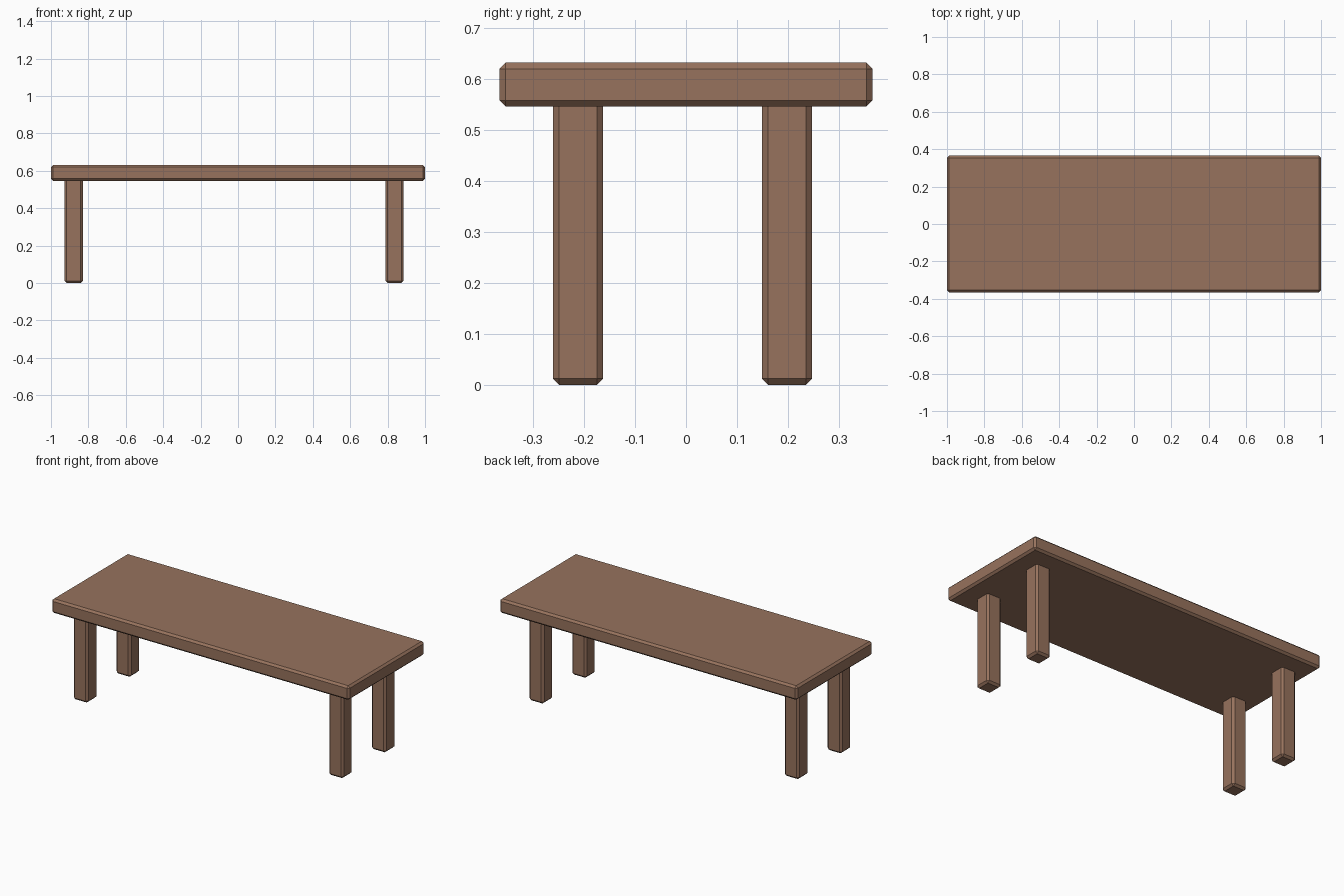
import bpy

if "Cube" in bpy.data.objects:
    bpy.data.objects.remove(bpy.data.objects["Cube"])

wood = bpy.data.materials.new("wood")
wood.diffuse_color = (0.31, 0.17, 0.11, 1)
wood.use_nodes = True
wood.node_tree.nodes["Principled BSDF"].inputs["Base Color"].default_value = wood.diffuse_color


def bevelled_box(name, lo, hi, bevel=0.012):
    """Box between two corners with a single flat chamfer on every edge."""
    centre = [(a + b) / 2 for a, b in zip(lo, hi)]
    bpy.ops.mesh.primitive_cube_add(size=1, location=centre)
    ob = bpy.context.object
    ob.name = name
    ob.scale = [b - a for a, b in zip(lo, hi)]
    bpy.ops.object.transform_apply(location=False, rotation=False, scale=True)
    mod = ob.modifiers.new("chamfer", 'BEVEL')
    mod.width = bevel
    mod.segments = 1
    ob.data.materials.append(wood)
    return ob


# Table top
bevelled_box("table_top", (-1, -0.366, 0.546), (1, 0.366, 0.632))

# Four legs, slightly off centre, running up into the top
half = 0.049
for side, x in (("left", -0.879), ("right", 0.837)):
    for end, y in (("front", -0.212), ("back", 0.198)):
        bevelled_box(f"{end}_{side}_leg",
                     (x - half, y - half, 0), (x + half, y + half, 0.58))
